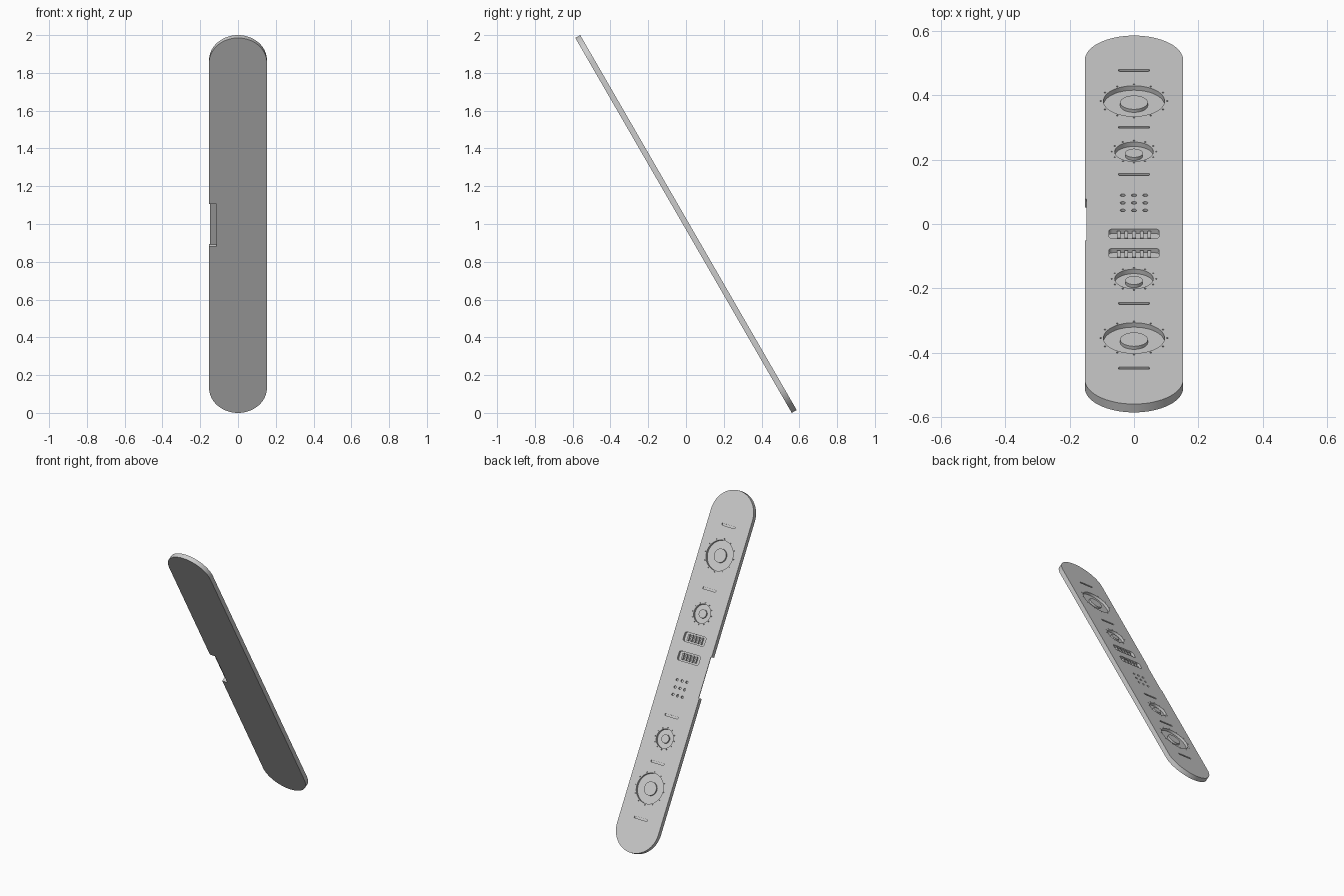
import bpy, bmesh
from math import cos, sin, pi, radians

cube = bpy.data.objects.get("Cube")
if cube:
    bpy.data.objects.remove(cube, do_unlink=True)

grey = bpy.data.materials.new("light_grey")
grey.use_nodes = True
grey.diffuse_color = (0.6, 0.6, 0.6, 1)
grey.node_tree.nodes["Principled BSDF"].inputs["Base Color"].default_value = (0.6, 0.6, 0.6, 1)

TOP = 0.015          # half thickness of the panel
FLOOR = TOP - 0.016  # floor of the round and vent pockets
ABOVE = TOP + 0.01   # cutters reach past the face


def circle(x, y, r, n=48):
    return [(x + r * cos(2 * pi * i / n), y + r * sin(2 * pi * i / n)) for i in range(n)]


def rounded_box(x, y, hx, hy, r, n=8):
    """Outline of a rectangle with round corners."""
    pts = []
    for k, (sx, sy) in enumerate([(1, 1), (-1, 1), (-1, -1), (1, -1)]):
        for i in range(n + 1):
            a = pi / 2 * (k + i / n)
            p = (x + sx * (hx - r) + r * cos(a), y + sy * (hy - r) + r * sin(a))
            if not pts or abs(p[0] - pts[-1][0]) + abs(p[1] - pts[-1][1]) > 1e-6:
                pts.append(p)
    if abs(pts[0][0] - pts[-1][0]) + abs(pts[0][1] - pts[-1][1]) < 1e-6:
        pts.pop()
    return pts


def box(x0, x1, y0, y1):
    return [(x0, y0), (x1, y0), (x1, y1), (x0, y1)]


def prisms(name, parts):
    """One object made of extruded outlines: (points, bottom, top)."""
    bm = bmesh.new()
    for pts, z0, z1 in parts:
        low = [bm.verts.new((x, y, z0)) for x, y in pts]
        high = [bm.verts.new((x, y, z1)) for x, y in pts]
        bm.faces.new(low[::-1])
        bm.faces.new(high)
        for i in range(len(pts)):
            j = (i + 1) % len(pts)
            bm.faces.new((low[i], low[j], high[j], high[i]))
    mesh = bpy.data.meshes.new(name)
    bm.to_mesh(mesh)
    bm.free()
    mesh.materials.append(grey)
    obj = bpy.data.objects.new(name, mesh)
    bpy.context.collection.objects.link(obj)
    return obj


def activate(obj):
    bpy.ops.object.select_all(action='DESELECT')
    obj.select_set(True)
    bpy.context.view_layer.objects.active = obj


# Long panel with semicircular ends
panel = prisms("panel", [(rounded_box(0, 0, 0.153, 1.146, 0.153, 24), -TOP, TOP)])

cuts, hubs, bars = [], [], []

# Round dials: pocket, raised hub and a ring of tick holes
for y, r, hub, ring in [(0.739, 0.095, 0.043, 0.104), (0.424, 0.06, 0.027, 0.069),
                        (-0.367, 0.06, 0.027, 0.069), (-0.735, 0.095, 0.043, 0.104)]:
    cuts.append((circle(0, y, r), FLOOR, ABOVE))
    hubs.append((circle(0, y, hub, 40), FLOOR - 0.001, TOP - 0.005))
    for i in range(12):
        a = i * pi / 6
        cuts.append((circle(ring * cos(a), y + ring * sin(a), 0.003, 8), TOP - 0.008, ABOVE))

# Thin slots between the dials
for y in (0.93, 0.576, 0.282, -0.52, -0.922):
    cuts.append((rounded_box(0, y, 0.048, 0.006, 0.003, 3), TOP - 0.008, ABOVE))

# Grid of small holes
for i in (-1, 0, 1):
    for j in (-1, 0, 1):
        cuts.append((circle(i * 0.035, 0.106 + j * 0.047, 0.008, 16), TOP - 0.01, ABOVE))

# Vent pockets with raised bars
for y in (-0.086, -0.206):
    cuts.append((rounded_box(0, y, 0.078, 0.029, 0.012, 4), FLOOR, ABOVE))
    for i in range(-2, 3):
        bars.append((rounded_box(i * 0.024, y, 0.0055, 0.021, 0.003, 3), FLOOR - 0.001, TOP - 0.003))

# Side notch under a thin lip, then the lip trimmed back slightly
cutters = [
    prisms("pocket_cutter", cuts),
    prisms("notch_cutter", [(box(-0.3, -0.115, -0.13, 0.13), -0.1, 0.01)]),
    prisms("lip_cutter", [(box(-0.3, -0.148, -0.13, 0.13), -0.1, 0.1)]),
]
activate(panel)
for cutter in cutters:
    cutter.hide_render = True
    mod = panel.modifiers.new(cutter.name, 'BOOLEAN')
    mod.operation = 'DIFFERENCE'
    mod.solver = 'EXACT'
    mod.object = cutter
    bpy.ops.object.modifier_apply(modifier=mod.name)
    bpy.data.objects.remove(cutter, do_unlink=True)

# Lean the finished panel, with its controls facing back and up
for obj in (panel, prisms("dial_hubs", hubs), prisms("vent_bars", bars)):
    activate(obj)
    bpy.ops.object.shade_smooth_by_angle(angle=radians(30))
    obj.rotation_euler = (radians(-60), 0, 0)
    obj.location = (0, 0, 1)
